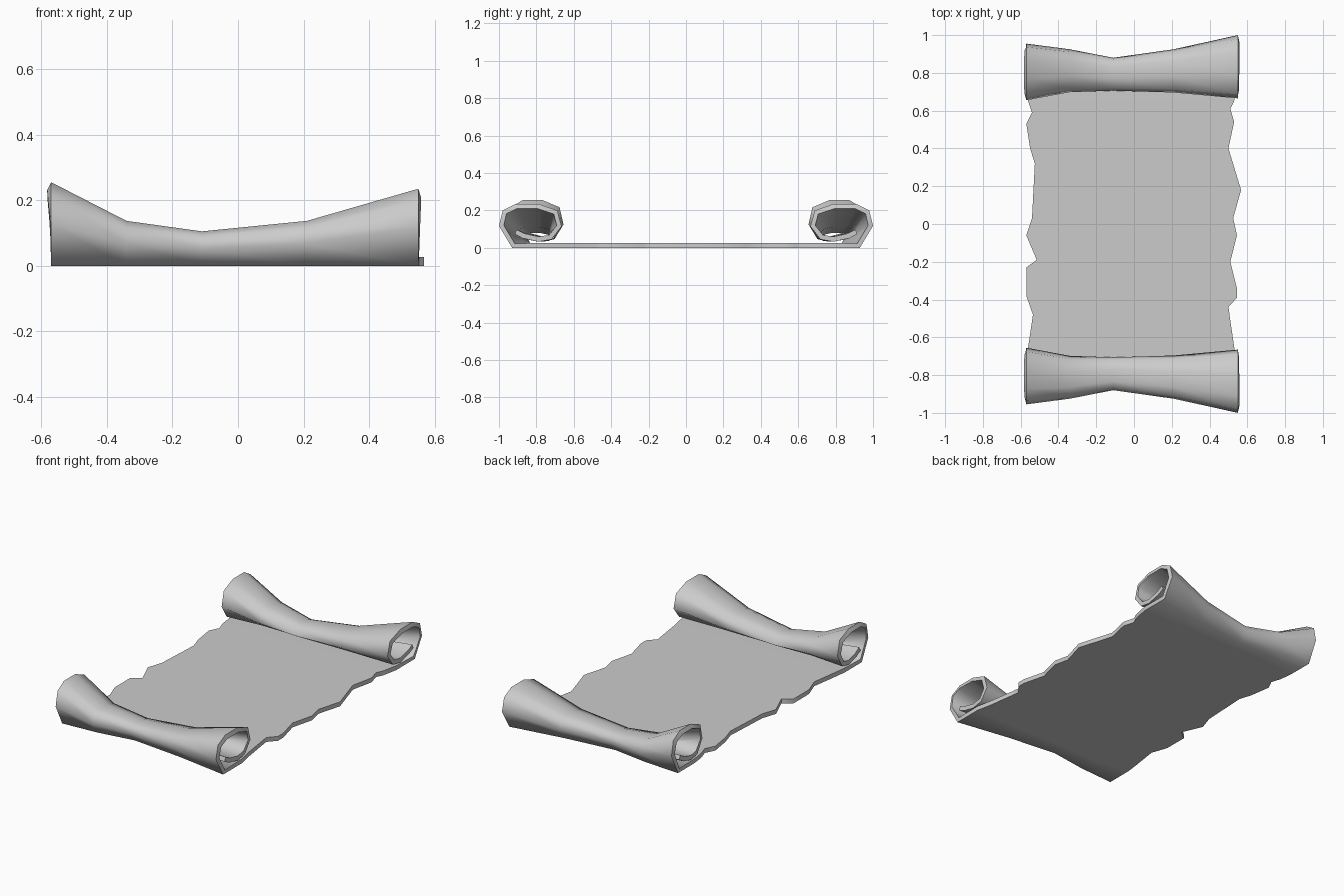
import bpy, bmesh, math

if "Cube" in bpy.data.objects:
    bpy.data.objects.remove(bpy.data.objects["Cube"])

FLOOR = 0.033   # height where the inner wrap rests on the sheet
# Columns across the scroll: x, inner y, outer y and height of the roll
COLS = [(-0.57, 0.655, 0.955, 0.255), (-0.34, 0.698, 0.925, 0.137),
        (-0.11, 0.706, 0.88, 0.105), (0.21, 0.696, 0.925, 0.137),
        (0.55, 0.665, 1.0, 0.235)]

# Outer face of the roll in unit coordinates, from sheet to inner end
OUTER = [(0.25, 0), (0.79, 0), (1, 0.5), (0.94, 0.85), (0.73, 1),
         (0.37, 1), (0.07, 0.85), (0, 0.49)]
INNER = [(0.16, 0.06), (0.37, 0.0), (0.62, 0.09), (0.75, 0.2)]

# Torn edges of the sheet: (y, x)
LEFT = [(-0.65, -0.56), (-0.48, -0.535), (-0.38, -0.57), (-0.23, -0.57),
        (-0.19, -0.515), (-0.06, -0.57), (0.03, -0.54), (0.32, -0.525),
        (0.40, -0.55), (0.53, -0.57), (0.59, -0.54), (0.65, -0.56)]
RIGHT = [(-0.65, 0.53), (-0.44, 0.50), (-0.39, 0.545), (-0.34, 0.545),
         (-0.20, 0.51), (-0.06, 0.545), (0.03, 0.525), (0.18, 0.567),
         (0.40, 0.50), (0.54, 0.53), (0.61, 0.51), (0.65, 0.53)]


def lerp_edge(edge, y):
    for (ya, xa), (yb, xb) in zip(edge, edge[1:]):
        if y <= yb:
            return xa + (xb - xa) * (y - ya) / (yb - ya)
    return edge[-1][1]


def roll_rows(side):
    rows = []
    for u, v in OUTER:
        rows.append([(x, side * (a + u * (b - a)), v * h) for x, a, b, h in COLS])
    for u, w in INNER:
        rows.append([(x, side * (a + u * (b - a)), FLOOR + w * (h - FLOOR))
                     for x, a, b, h in COLS])
    return rows


def flat_rows():
    rows = []
    for y in sorted({p[0] for p in LEFT + RIGHT}):
        xs = [lerp_edge(LEFT, y)] + [c[0] for c in COLS[1:4]] + [lerp_edge(RIGHT, y)]
        rows.append([(x, y, 0) for x in xs])
    return rows


# One continuous parchment: front roll, flat torn sheet, back roll
rows = roll_rows(-1)[::-1] + flat_rows() + roll_rows(1)
bm = bmesh.new()
grid = [[bm.verts.new(p) for p in row] for row in rows]
for r0, r1 in zip(grid, grid[1:]):
    for i in range(len(COLS) - 1):
        bm.faces.new((r0[i], r1[i], r1[i + 1], r0[i + 1]))   # outer side faces down
mesh = bpy.data.meshes.new("parchment_scroll")
bm.to_mesh(mesh)
bm.free()
scroll = bpy.data.objects.new("parchment_scroll", mesh)
bpy.context.collection.objects.link(scroll)

# Sheet thickness, grown towards the inside of the rolls
solid = scroll.modifiers.new("thickness", 'SOLIDIFY')
solid.thickness = 0.027
solid.offset = -1

bpy.context.view_layer.objects.active = scroll
scroll.select_set(True)
bpy.ops.object.modifier_apply(modifier="thickness")
bpy.ops.object.shade_smooth_by_angle(angle=math.radians(70))
